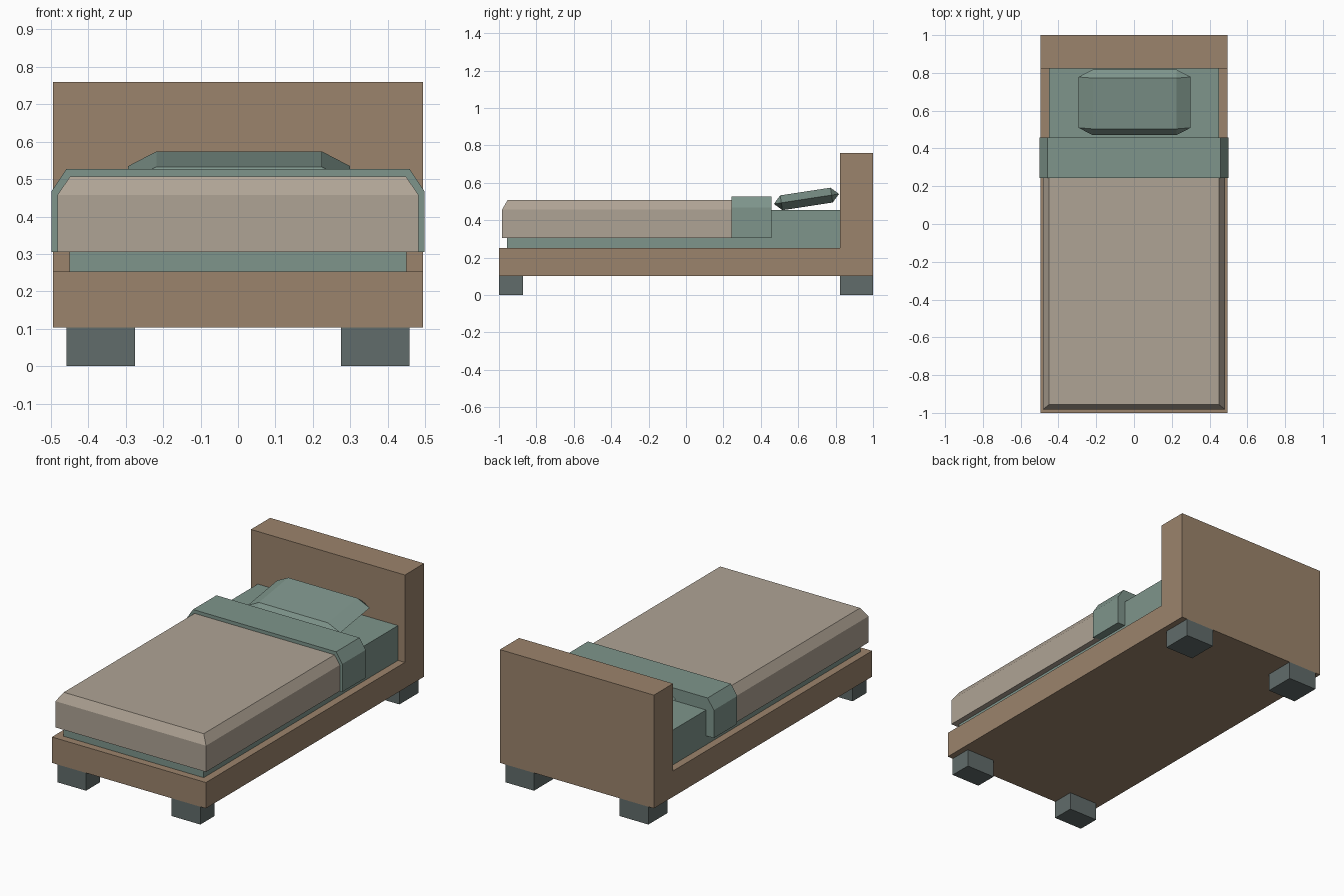
import bpy, bmesh, math

if "Cube" in bpy.data.objects:
    bpy.data.objects.remove(bpy.data.objects["Cube"])

def material(name, rgb):
    m = bpy.data.materials.new(name)
    m.diffuse_color = (*rgb, 1)
    m.use_nodes = True
    m.node_tree.nodes["Principled BSDF"].inputs["Base Color"].default_value = m.diffuse_color
    return m

WOOD = material("wood", (0.33, 0.23, 0.15))
SHEET = material("sheet", (0.21, 0.30, 0.26))
BLANKET = material("blanket", (0.43, 0.37, 0.30))
DARK = material("dark_feet", (0.12, 0.15, 0.145))

def hull(name, points, mat):
    """Closed convex solid around the given points, with flat faces merged."""
    bm = bmesh.new()
    for p in points:
        bm.verts.new(p)
    bmesh.ops.convex_hull(bm, input=bm.verts[:])
    bmesh.ops.dissolve_limit(bm, angle_limit=0.01, verts=bm.verts[:], edges=bm.edges[:])
    return finish(name, bm, mat)

def finish(name, bm, mat):
    bmesh.ops.recalc_face_normals(bm, faces=bm.faces[:])
    me = bpy.data.meshes.new(name)
    bm.to_mesh(me)
    bm.free()
    me.materials.append(mat)
    ob = bpy.data.objects.new(name, me)
    bpy.context.collection.objects.link(ob)
    return ob

def rect(hx, y0, y1, z, cx=0):
    return [(cx + s * hx, y, z) for s in (-1, 1) for y in (y0, y1)]

# Frame: L-shaped side profile, base and headboard in one piece
bm = bmesh.new()
profile = [(-1, 0.103), (1, 0.103), (1, 0.76), (0.824, 0.76), (0.824, 0.253), (-1, 0.253)]
face = bm.faces.new([bm.verts.new((-0.494, y, z)) for y, z in profile])
ext = bmesh.ops.extrude_face_region(bm, geom=[face])["geom"]
bmesh.ops.translate(bm, vec=(0.988, 0, 0),
                    verts=[g for g in ext if isinstance(g, bmesh.types.BMVert)])
finish("bed_frame", bm, WOOD)

# Feet
for side, cx in (("left", -0.367), ("right", 0.367)):
    for end, y0, y1 in (("front", -1, -0.871), ("back", 0.824, 1)):
        hull(f"{end}_{side}_foot",
             rect(0.092, y0, y1, 0, cx) + rect(0.092, y0, y1, 0.103, cx), DARK)

# Mattress
hull("mattress", rect(0.45, -0.957, 0.824, 0.253) + rect(0.45, -0.957, 0.824, 0.455), SHEET)

# Blanket: top edges chamfered at the sides and foot end
hull("blanket", rect(0.483, -0.983, 0.25, 0.305) + rect(0.483, -0.983, 0.25, 0.457)
     + rect(0.449, -0.955, 0.25, 0.507), BLANKET)

# Folded sheet band
hull("folded_sheet", rect(0.499, 0.243, 0.458, 0.305) + rect(0.499, 0.243, 0.458, 0.467)
     + rect(0.459, 0.243, 0.458, 0.527), SHEET)

# Pillow: octagonal rim between smaller top and bottom panels, tilted up
rim = rect(0.297, -0.136, 0.136, 0) + rect(0.221, -0.176, 0.176, 0)
pillow = hull("pillow", rim + rect(0.221, -0.136, 0.136, 0.04)
              + rect(0.221, -0.136, 0.136, -0.04), SHEET)
pillow.location = (0.003, 0.644, 0.514)
pillow.rotation_euler.x = math.radians(8.7)
